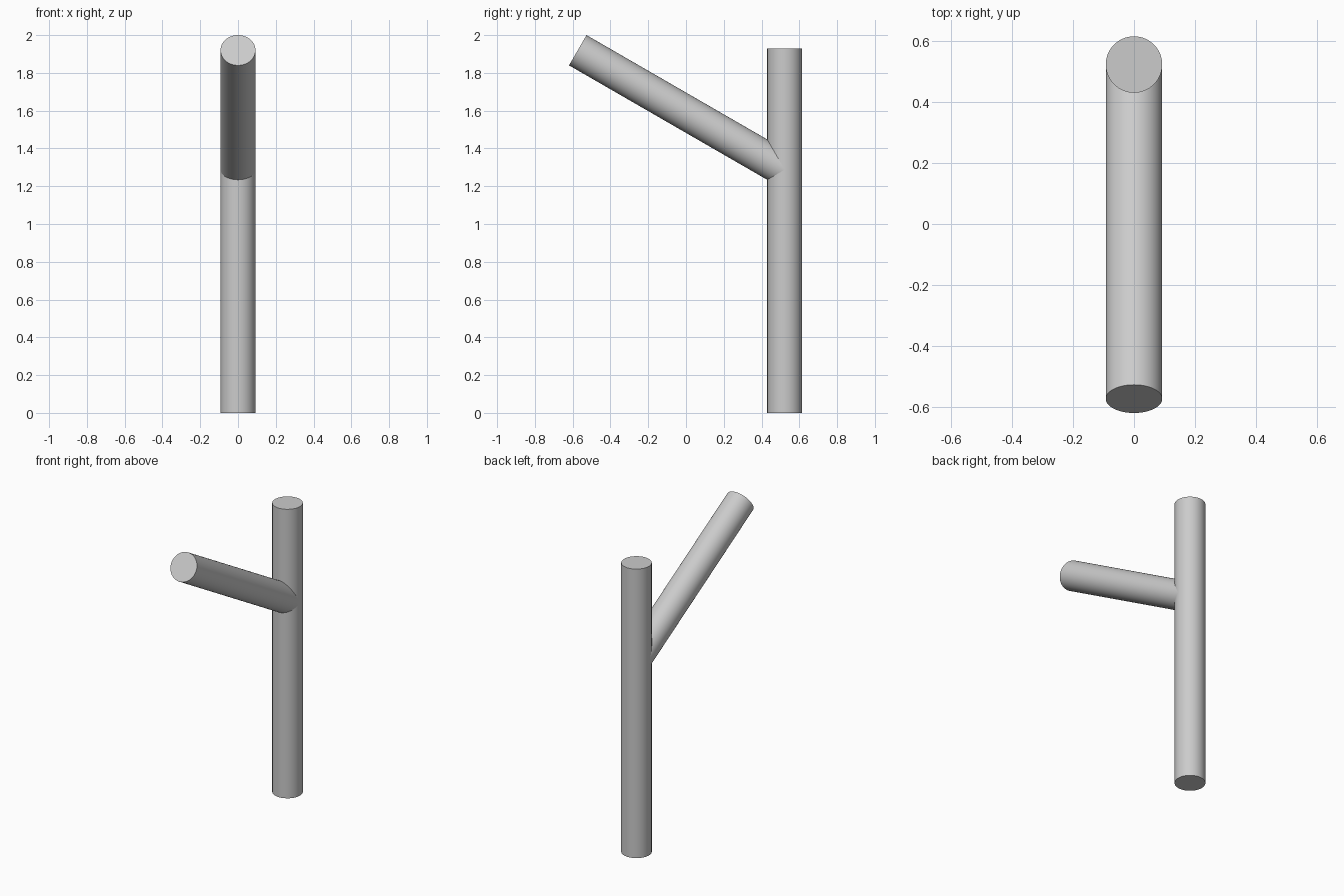
import bpy
import math
from mathutils import Vector

default_cube = bpy.data.objects.get("Cube")
if default_cube:
    bpy.data.objects.remove(default_cube, do_unlink=True)

RADIUS = 0.0925
POST_Y = 0.5225

# Single plain grey
grey = bpy.data.materials.new("plain grey")
grey.use_nodes = True
colour = (0.6, 0.6, 0.6, 1)
grey.diffuse_color = colour
grey.node_tree.nodes["Principled BSDF"].inputs["Base Color"].default_value = colour


def rod(name, start, end):
    """Capped round rod between two points."""
    start, end = Vector(start), Vector(end)
    axis = end - start
    bpy.ops.mesh.primitive_cylinder_add(
        vertices=64, radius=RADIUS, depth=axis.length,
        location=(start + end) / 2,
        rotation=axis.to_track_quat("Z", "Y").to_euler())
    obj = bpy.context.object
    obj.name = name
    obj.data.materials.append(grey)
    bpy.ops.object.shade_smooth_by_angle(angle=math.radians(30))
    return obj


# Upright post
rod("post", (0, POST_Y, 0), (0, POST_Y, 1.93))

# Branch rising forward at thirty degrees from the post's axis
tip = Vector((0, -0.573, 1.92))
reach = POST_Y - tip.y
root = Vector((0, POST_Y, tip.z - reach * math.tan(math.radians(30))))
rod("branch", root, tip)
